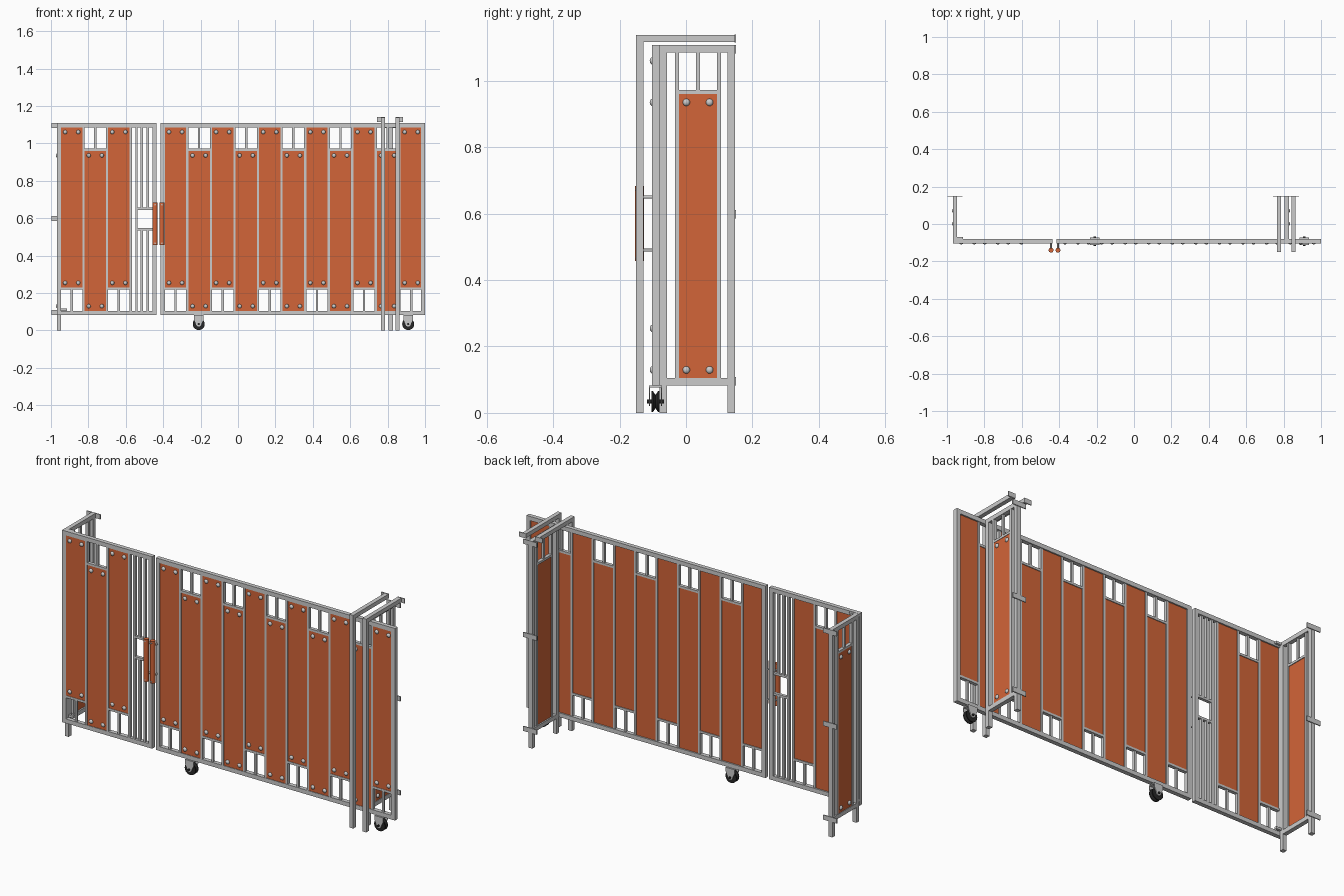
import bpy, bmesh, math
from mathutils import Matrix, Vector

if "Cube" in bpy.data.objects:
    bpy.data.objects.remove(bpy.data.objects["Cube"])


def material(name, col):
    m = bpy.data.materials.new(name)
    m.diffuse_color = (*col, 1)
    m.use_nodes = True
    m.node_tree.nodes["Principled BSDF"].inputs["Base Color"].default_value = m.diffuse_color
    return m


ORANGE = material("orange_board", (0.65, 0.13, 0.04))
BLACK = material("black_rubber", (0.02, 0.02, 0.02))
T = 0.0225   # frame tube width
B = 0.012    # thin bar width
Z0, Z1 = 0.082, 1.108   # frame bottom and top
LO, HI = Z0 + T, Z1 - T
PW, PITCH, PH = 0.114, 0.126, 0.856  # board width, spacing, height


def finish(name, bm, mat=None, smooth=False, xf=None):
    me = bpy.data.meshes.new(name)
    if xf is not None:
        bm.transform(xf)
    bmesh.ops.recalc_face_normals(bm, faces=bm.faces[:])
    if smooth:
        for f in bm.faces:
            f.smooth = True
        for e in bm.edges:
            e.smooth = len(e.link_faces) == 2 and e.calc_face_angle(0) < math.radians(40)
    bm.to_mesh(me)
    bm.free()
    ob = bpy.data.objects.new(name, me)
    bpy.context.collection.objects.link(ob)
    if mat:
        me.materials.append(mat)
    return ob


def box(bm, x0, x1, y0, y1, z0, z1):
    c = ((x0 + x1) / 2, (y0 + y1) / 2, (z0 + z1) / 2)
    m = Matrix.Translation(c) @ Matrix.Diagonal((x1 - x0, y1 - y0, z1 - z0, 1))
    bmesh.ops.create_cube(bm, size=1, matrix=m)


def boxes(name, items, mat=None, xf=None):
    bm = bmesh.new()
    for b in items:
        box(bm, *b)
    return finish(name, bm, mat, xf=xf)


def cyl(bm, c, r, length, axis='Y', n=20, r2=None):
    rot = {'Y': Matrix.Rotation(math.pi / 2, 4, 'X'), 'X': Matrix.Rotation(math.pi / 2, 4, 'Y'),
           'Z': Matrix()}[axis]
    bmesh.ops.create_cone(bm, cap_ends=True, segments=n, radius1=r, radius2=r if r2 is None else r2,
                          depth=length, matrix=Matrix.Translation(c) @ rot)


def boards(name, spec, y, xf=None):
    """spec: (x start, is_high). Boards, their short bars and domed screws; front face at y."""
    slabs, bars = [], []
    sc = bmesh.new()
    for x, high in spec:
        z0 = HI - PH if high else LO
        z1 = z0 + PH
        slabs.append((x, x + PW, y + 0.003, y + 0.015, z0, z1))
        cx = x + PW / 2
        a, b = (LO, z0) if high else (z1, HI)
        edge = (z0 - B, z0) if high else (z1, z1 + B)
        bars.append((x, x + PW, y + 0.001, y + 0.019, *edge))
        bars.append((cx - B / 2, cx + B / 2, y + 0.003, y + 0.015, a, b))
        for sx in (x + 0.022, x + PW - 0.022):
            for sz in (z0 + 0.025, z1 - 0.025):
                m = Matrix.Translation((sx, y + 0.002, sz)) @ Matrix.Diagonal((1, 0.75, 1, 1))
                bmesh.ops.create_uvsphere(sc, u_segments=12, v_segments=8, radius=0.011, matrix=m)
    boxes(name + "_boards", slabs, ORANGE, xf)
    boxes(name + "_short_bars", bars, xf=xf)
    finish(name + "_screws", sc, smooth=True, xf=xf)


def frame(name, x0, x1, y, foot, bars, xf=None):
    """Rectangular tube frame with thin upright bars; front face at y."""
    items = [(x0, x0 + T, y, y + T, foot, Z1), (x1 - T, x1, y, y + T, foot, Z1),
             (x0 + T, x1 - T, y, y + T, Z0, LO), (x0 + T, x1 - T, y, y + T, HI, Z1)]
    items += [(x, x + B, y + 0.001, y + 0.019, LO, HI) for x in bars]
    boxes(name + "_frame", items, xf=xf)


GY = -0.103  # front face of the gates

# Sliding gate
gx = -0.391
frame("sliding_gate", gx - T, 1.0, GY, Z0, [gx + PITCH * i + PW for i in range(10)])
boards("sliding_gate", [(gx + PITCH * i, i % 2 == 0) for i in range(11)], GY)

# Fixed gate on the left, with a barred section beside the latch
fx = -0.946
frame("fixed_gate", fx - T, -0.435, GY, Z0, [fx + PITCH * i + PW for i in range(3)] + [-0.549])
boards("fixed_gate", [(fx + PITCH * i, i % 2 == 0) for i in range(3)], GY)
latch = [(-0.537, -0.4575, GY + 0.002, GY + 0.018, z, z + B) for z in (0.535, 0.645)]
for x in (-0.52, -0.489):
    latch += [(x, x + B, GY + 0.002, GY + 0.018, LO, 0.535), (x, x + B, GY + 0.002, GY + 0.018, 0.657, HI)]
boxes("fixed_gate_latch_bars", latch)
boxes("fixed_gate_hinges", [(-0.968, -0.915, GY + T, GY + T + 0.012, z, z + 0.012) for z in (0.106, 1.094)])

# Side panels turned to face outwards on +x and -x, built in (y, z) as local x
for name, xc, side in (("right_side_panel", 0.828, 1), ("left_side_panel", -0.968, -1)):
    # local x -> world y, local -y -> outwards
    xf = Matrix(((0, -side, 0, xc), (1, 0, 0, 0), (0, 0, 1, 0), (0, 0, 0, 1)))
    frame(name, -0.08, 0.147, 0, 0, [-0.033, -0.021 + PW], xf)
    boards(name, [(-0.021, False)], 0, xf)
    mid = xc - side * T / 2
    boxes(name + "_wall_plates", [(mid - 0.04, mid + 0.04, 0.146, 0.151, z, z + T + 0.003)
                                  for z in (0.083, 0.585, 1.083)])

# Two guide arches straddling the sliding gate
for name, x, s in (("guide_arch_inner", 0.775, -1), ("guide_arch_outer", 0.852, 1)):
    boxes(name, [(x - T / 2, x + T / 2, -0.15, -0.15 + T, 0, 1.117),
                 (x - T / 2, x + T / 2, -0.15, 0.147, 1.117, 1.139)])
    a, b = sorted((x - s * T / 2, x + s * 0.031))
    boxes(name + "_wall_plate", [(a, b, 0.146, 0.151, 1.115, 1.14)])

# Pull handles: orange grips on grey rods
for name, x in (("fixed_gate_handle", -0.4435), ("sliding_gate_handle", -0.4065)):
    bm = bmesh.new()
    cyl(bm, (x, -0.14, 0.57), 0.013, 0.226, 'Z', 20)
    finish(name + "_grip", bm, ORANGE, True)
    bm = bmesh.new()
    for z in (0.49, 0.65):
        cyl(bm, (x, -0.121, z), 0.0045, 0.042, 'Y', 12)
    for z in (0.466, 0.672):
        cyl(bm, (x, -0.151, z), 0.004, 0.004, 'Y', 12)
    finish(name + "_rods", bm, None, True)

# Grooved wheels in brackets under the sliding gate
WY, WZ = GY + T / 2, 0.034
for i, x in enumerate((-0.21, 0.91)):
    bm = bmesh.new()
    prof = [(-0.0125, 0), (-0.0125, 0.032), (-0.008, 0.032), (0, 0.02),
            (0.008, 0.032), (0.0125, 0.032), (0.0125, 0)]
    vs = [bm.verts.new((x, WY + y, WZ + r)) for y, r in prof]
    es = [bm.edges.new(p) for p in zip(vs, vs[1:])]
    bmesh.ops.spin(bm, geom=vs + es, cent=(x, WY, WZ), axis=(0, 1, 0), angle=2 * math.pi,
                   steps=32, use_merge=True)
    bmesh.ops.remove_doubles(bm, verts=bm.verts[:], dist=1e-5)
    finish(f"wheel_{i}", bm, BLACK, True)

    # bracket: top plate and two round-ended cheeks
    bm = bmesh.new()
    box(bm, x - 0.026, x + 0.026, WY - 0.02, WY + 0.02, 0.077, Z0)
    for y in (WY - 0.02, WY + 0.016):
        pts = [(x - 0.026, 0.078), (x - 0.026, 0.06)]
        pts += [(x + 0.014 * math.cos(a), WZ + 0.014 * math.sin(a))
                for a in [math.pi * (1 + k / 8) for k in range(9)]]
        pts += [(x + 0.026, 0.06), (x + 0.026, 0.078)]
        f = bm.faces.new([bm.verts.new((px, y, pz)) for px, pz in pts])
        r = bmesh.ops.extrude_face_region(bm, geom=[f], use_keep_orig=True)
        bmesh.ops.translate(bm, vec=(0, 0.004, 0),
                            verts=[v for v in r["geom"] if isinstance(v, bmesh.types.BMVert)])
    finish(f"wheel_bracket_{i}", bm)
    bm = bmesh.new()
    cyl(bm, (x, WY, WZ), 0.006, 0.052, 'Y', 12)
    finish(f"wheel_axle_{i}", bm, BLACK, True)
